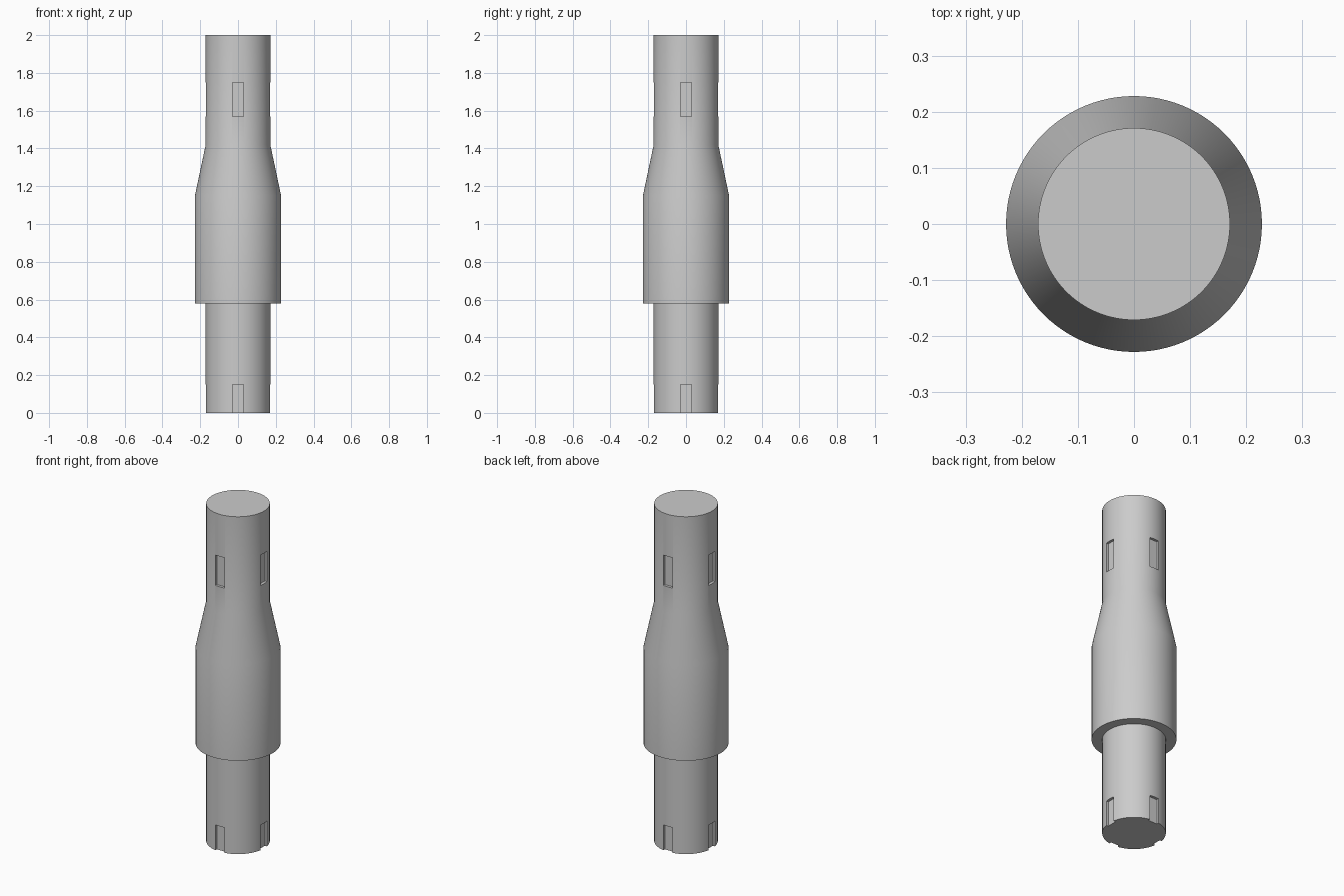
import bpy, bmesh, math
from mathutils import Matrix

cube = bpy.data.objects.get("Cube")
if cube:
    bpy.data.objects.remove(cube, do_unlink=True)

grey = bpy.data.materials.new("plain grey")
grey.use_nodes = True
colour = (0.6, 0.6, 0.6, 1)
grey.diffuse_color = colour
grey.node_tree.nodes["Principled BSDF"].inputs["Base Color"].default_value = colour


def add_object(name, bm):
    mesh = bpy.data.meshes.new(name)
    bm.to_mesh(mesh)
    bm.free()
    mesh.materials.append(grey)
    obj = bpy.data.objects.new(name, mesh)
    bpy.context.collection.objects.link(obj)
    return obj


# Turned shaft: lower spigot, wide sleeve, taper and upper spigot
SPIGOT, SLEEVE = 0.171, 0.228
profile = [(0, 0), (SPIGOT, 0), (SPIGOT, 0.58), (SLEEVE, 0.58),
           (SLEEVE, 1.15), (SPIGOT, 1.42), (SPIGOT, 2), (0, 2)]
bm = bmesh.new()
verts = [bm.verts.new((r, 0, z)) for r, z in profile]
edges = [bm.edges.new(pair) for pair in zip(verts, verts[1:])]
bmesh.ops.spin(bm, geom=verts + edges, cent=(0, 0, 0), axis=(0, 0, 1),
               angle=2 * math.pi, steps=96, use_duplicate=False)
bmesh.ops.remove_doubles(bm, verts=bm.verts, dist=0.0001)
bmesh.ops.recalc_face_normals(bm, faces=bm.faces)
shaft = add_object("shaft", bm)

# Cutter for four keyways around each end
FLOOR, WIDTH, DEPTH = 0.155, 0.06, 0.1
bm = bmesh.new()
for low, high in ((-0.1, 0.15), (1.57, 1.75)):
    for quarter in range(4):
        place = (Matrix.Rotation(quarter * math.pi / 2, 4, "Z")
                 @ Matrix.Translation((FLOOR + DEPTH / 2, 0, (low + high) / 2))
                 @ Matrix.Diagonal((DEPTH, WIDTH, high - low, 1)))
        bmesh.ops.create_cube(bm, size=1, matrix=place)
cutter = add_object("keyway_cutter", bm)

# Cut the keyways
cut = shaft.modifiers.new("keyways", "BOOLEAN")
cut.operation = "DIFFERENCE"
cut.solver = "EXACT"
cut.object = cutter
bpy.ops.object.select_all(action="DESELECT")
shaft.select_set(True)
bpy.context.view_layer.objects.active = shaft
bpy.ops.object.modifier_apply(modifier=cut.name)
bpy.data.objects.remove(cutter, do_unlink=True)

# Smooth the turned surfaces, keep the rims sharp
bpy.ops.object.shade_smooth_by_angle(angle=math.radians(30))
